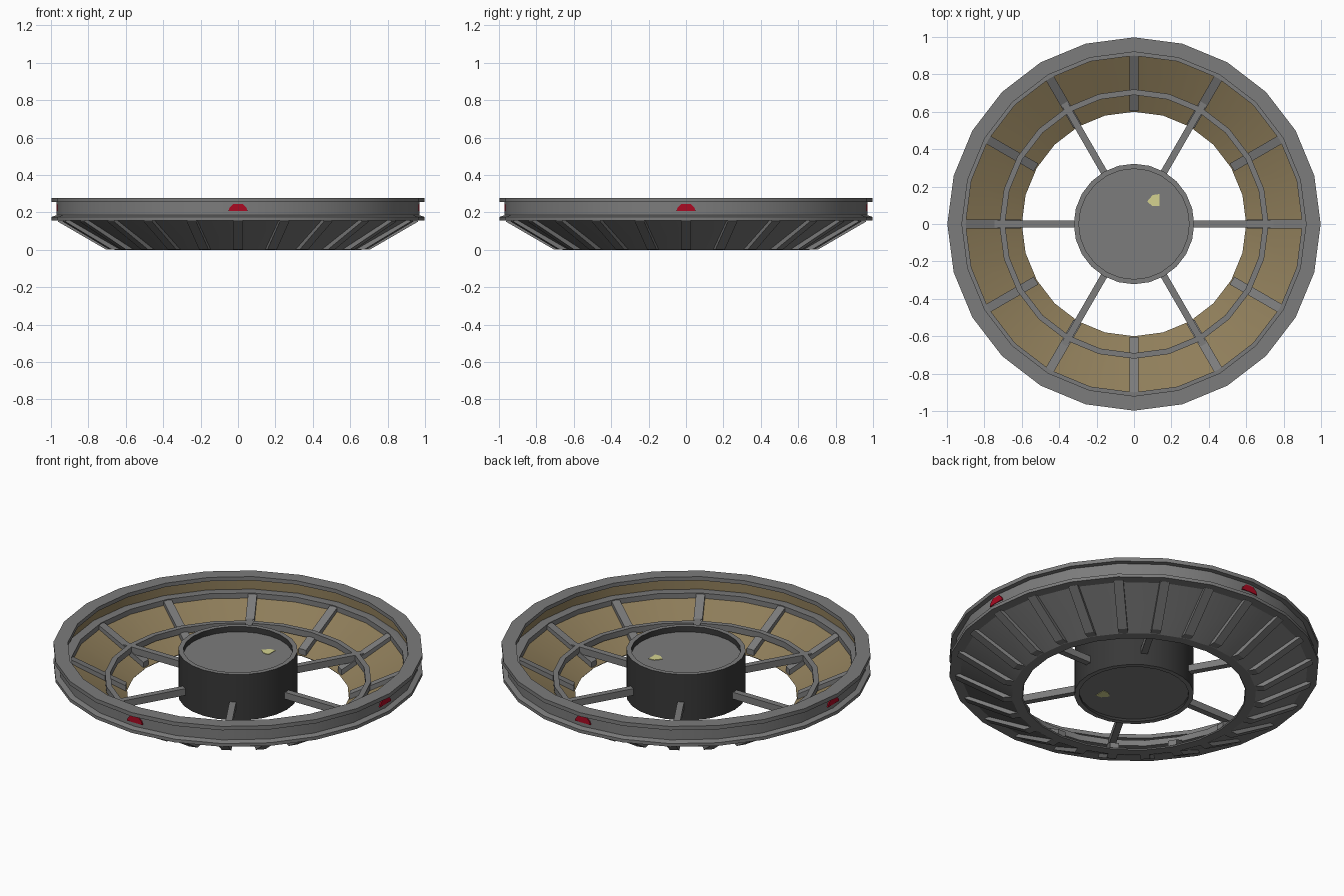
import bpy, bmesh, math
from mathutils import Matrix, Vector

if "Cube" in bpy.data.objects:
    bpy.data.objects.remove(bpy.data.objects["Cube"])

def material(name, rgb):
    m = bpy.data.materials.new(name)
    m.diffuse_color = (*rgb, 1)
    m.use_nodes = True
    m.node_tree.nodes["Principled BSDF"].inputs["Base Color"].default_value = m.diffuse_color
    return m

GREY = material("grey metal", (0.2, 0.2, 0.2))
TAN = material("tan lining", (0.275, 0.208, 0.103))
RED = material("red marker", (0.40, 0.003, 0.016))
YELLOW = material("pale yellow", (0.66, 0.65, 0.28))
DARK = material("dark hub wall", (0.04, 0.04, 0.04))
SIDES = 24

def finish(name, bm, mats, smooth=False):
    bmesh.ops.remove_doubles(bm, verts=bm.verts, dist=1e-5)
    bmesh.ops.recalc_face_normals(bm, faces=bm.faces)
    me = bpy.data.meshes.new(name)
    bm.to_mesh(me)
    bm.free()
    ob = bpy.data.objects.new(name, me)
    bpy.context.collection.objects.link(ob)
    for m in mats:
        me.materials.append(m)
    if smooth:
        bpy.ops.object.select_all(action='DESELECT')
        ob.select_set(True)
        bpy.context.view_layer.objects.active = ob
        bpy.ops.object.shade_smooth_by_angle(angle=math.radians(25))
    return ob

def lathe(name, profile, closed=True, second=(), mats=(GREY,)):
    """Turn an (r, z) profile about z; segments in second get material 1."""
    bm = bmesh.new()
    rings = []
    for i in range(SIDES):
        a = 2 * math.pi * i / SIDES
        rings.append([bm.verts.new((r * math.cos(a), r * math.sin(a), z)) for r, z in profile])
    n = len(profile)
    for i in range(SIDES):
        p, q = rings[i], rings[(i + 1) % SIDES]
        for j in range(n if closed else n - 1):
            k = (j + 1) % n
            f = bm.faces.new((p[j], q[j], q[k], p[k]))
            f.material_index = 1 if j in second else 0
    bmesh.ops.dissolve_degenerate(bm, dist=1e-5, edges=bm.edges)
    return finish(name, bm, mats, True)

def prism(bm, pts, depth):
    """Extrude a planar 3D outline along a vector."""
    lo = [bm.verts.new(p) for p in pts]
    hi = [bm.verts.new(Vector(p) + Vector(depth)) for p in pts]
    bm.faces.new(lo)
    bm.faces.new(hi[::-1])
    for i in range(len(pts)):
        j = (i + 1) % len(pts)
        bm.faces.new((lo[i], lo[j], hi[j], hi[i]))
    return lo + hi

def radial_parts(name, outline, width, count, mat=GREY):
    """Repeat a bar with an (r, z) side outline around the axis."""
    bm = bmesh.new()
    for i in range(count):
        vs = prism(bm, [(r, -width / 2, z) for r, z in outline], (0, width, 0))
        bmesh.ops.rotate(bm, verts=vs, matrix=Matrix.Rotation(2 * math.pi * i / count, 3, 'Z'))
    return finish(name, bm, [mat])

# Dish shell with tan inside
lathe("dish_shell",
      [(0.605, 0), (0.66, 0), (0.945, 0.16), (0.97, 0.16), (0.97, 0.27),
       (0.95, 0.27), (0.95, 0.165), (0.91, 0.165), (0.60, 0.006)],
      second=(5, 7), mats=(GREY, TAN))

# Rim flanges and inner hoop
lathe("upper_flange", [(0.92, 0.255), (0.998, 0.255), (0.998, 0.278), (0.92, 0.278)])
lathe("lower_flange", [(0.90, 0.157), (0.998, 0.157), (0.998, 0.176), (0.955, 0.19), (0.90, 0.19)])
lathe("inner_hoop", [(0.69, 0.075), (0.72, 0.075), (0.72, 0.11), (0.69, 0.11)])

# Ribs outside and inside the dish
radial_parts("outer_ribs", [(0.655, 0.001), (0.705, 0.001), (0.965, 0.152), (0.94, 0.165)], 0.052, 24)
radial_parts("inner_ribs", [(0.605, 0.007), (0.90, 0.162), (0.90, 0.185), (0.605, 0.042)], 0.048, 12)

# Hub with recessed faces and dark walls, and its spokes
lathe("hub", [(0, 0.015), (0.295, 0.015), (0.295, 0), (0.322, 0), (0.322, 0.272),
              (0.295, 0.272), (0.295, 0.24), (0, 0.24)],
      closed=False, second=(1, 3, 5), mats=(GREY, DARK))
radial_parts("spokes", [(0.30, 0.07), (0.74, 0.07), (0.81, 0.11), (0.30, 0.11)], 0.036, 6)

# Red markers around the rim
bm = bmesh.new()
for i in range(4):
    vs = prism(bm, [(0.964, -0.052, 0.207), (0.964, 0.052, 0.207), (0.964, 0.045, 0.225),
                    (0.964, 0.025, 0.245), (0.964, -0.025, 0.245), (0.964, -0.045, 0.225)],
               (0.0075, 0, 0))
    bmesh.ops.rotate(bm, verts=vs, matrix=Matrix.Rotation(math.pi / 2 * i, 3, 'Z'))
finish("rim_markers", bm, [RED])

# Yellow patches on both hub faces
bm = bmesh.new()
patch = [(0.07, 0.12), (0.10, 0.155), (0.135, 0.16), (0.135, 0.095), (0.10, 0.095)]
prism(bm, [(x, y, 0.239) for x, y in patch], (0, 0, 0.004))
prism(bm, [(x, -y, 0.012) for x, y in patch], (0, 0, 0.004))
finish("hub_patches", bm, [YELLOW])
